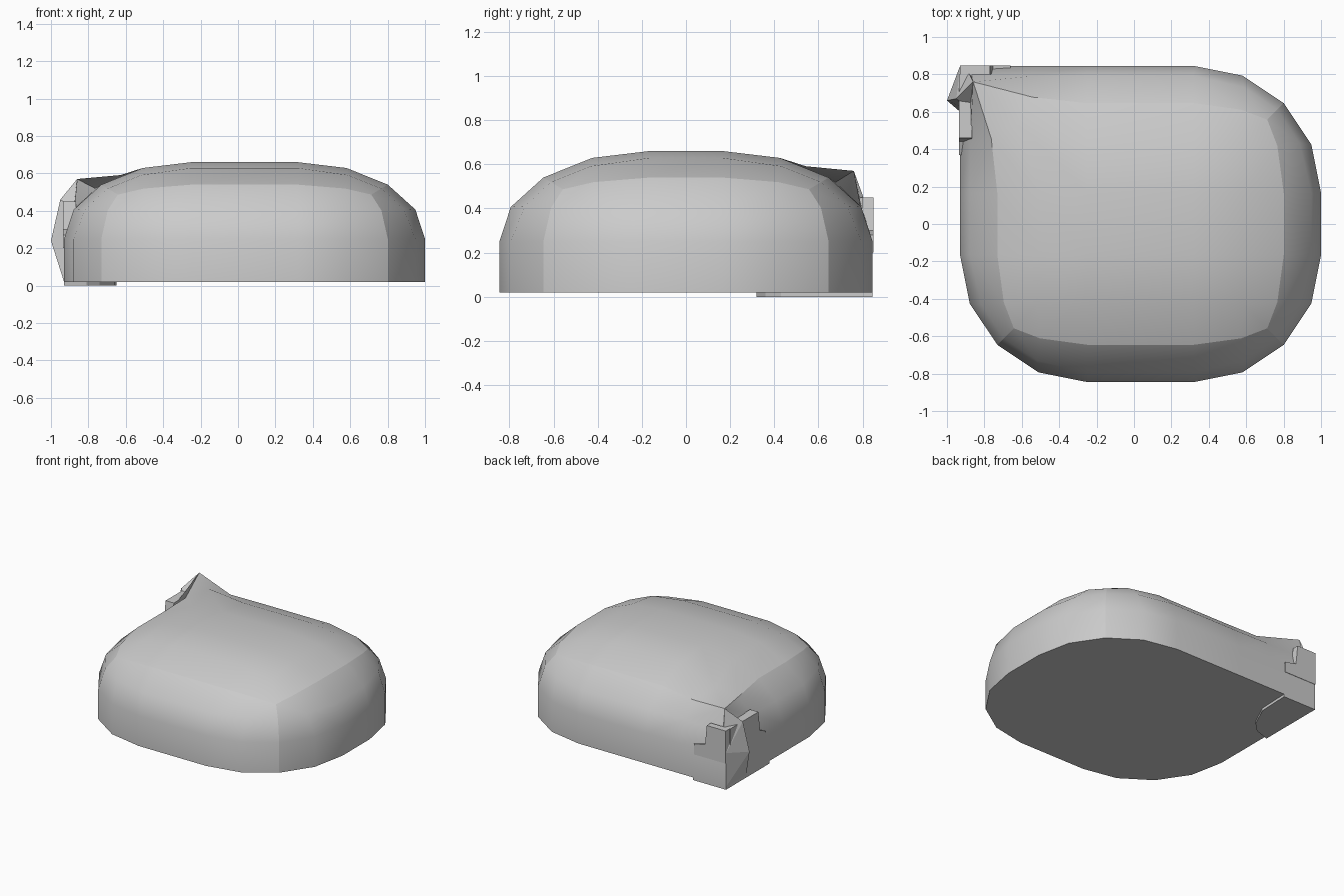
import bpy, bmesh
from mathutils import Vector

if "Cube" in bpy.data.objects:
    bpy.data.objects.remove(bpy.data.objects["Cube"])


def add_object(name, bm, angle=None):
    bmesh.ops.recalc_face_normals(bm, faces=bm.faces[:])
    mesh = bpy.data.meshes.new(name)
    bm.to_mesh(mesh)
    bm.free()
    ob = bpy.data.objects.new(name, mesh)
    bpy.context.collection.objects.link(ob)
    if angle:
        bpy.ops.object.select_all(action='DESELECT')
        bpy.context.view_layer.objects.active = ob
        ob.select_set(True)
        bpy.ops.object.shade_smooth_by_angle(angle=angle, keep_sharp_edges=True)
    return ob


def slab(name, points, offset):
    """Extrude a flat polygon by an offset vector."""
    bm = bmesh.new()
    face = bm.faces.new([bm.verts.new(p) for p in points])
    new = bmesh.ops.extrude_face_region(bm, geom=[face], use_keep_orig=True)
    verts = [g for g in new['geom'] if isinstance(g, bmesh.types.BMVert)]
    bmesh.ops.translate(bm, verts=verts, vec=offset)
    return add_object(name, bm)


# Cushion body: box with big rounded edges, squashed in height, cut flat below
R = 0.68
lo, hi = Vector((-0.93, -0.845, -2.5)), Vector((1.0, 0.845, R))
bm = bmesh.new()
bmesh.ops.create_cube(bm, size=1)
for v in bm.verts:
    v.co = Vector([lo[i] if v.co[i] < 0 else hi[i] for i in range(3)])
bmesh.ops.bevel(bm, geom=bm.edges[:], offset=R, offset_type='OFFSET', segments=4,
                profile=0.5, affect='EDGES', clamp_overlap=False)
inner_lo, inner_hi = lo + Vector((R, R, R)), hi - Vector((R, R, R))


def bend(v):
    return Vector([(v.co[i] - min(max(v.co[i], inner_lo[i]), inner_hi[i])) / R
                   for i in range(3)])


# Crisp ridges halfway round each rounded edge
def on_ridge(v):
    s = sorted(abs(c) for c in bend(v))
    return abs(s[2] - s[1]) < 0.02 and s[1] > 0.4


for e in bm.edges:
    if all(on_ridge(v) for v in e.verts):
        e.smooth = False

# Back left corner pulled out to a point
for v in bm.verts:
    u = bend(v)
    a, b = -u.x, u.y
    tip = min(a, b, u.z) > 0.53
    if a > 0.001 and b > 0.001:
        k = (a * a + b * b) ** 0.5 / max(a, b)
        v.co.x = inner_lo.x - R * a * k
        v.co.y = inner_hi.y + R * b * k
    v.co.z = 0.25 + v.co.z * 0.41 / R
    if tip:
        v.co = (-0.86, 0.76, 0.57)
bmesh.ops.bisect_plane(bm, geom=bm.verts[:] + bm.edges[:] + bm.faces[:],
                       plane_co=(0, 0, 0.02), plane_no=(0, 0, -1), clear_outer=True)
bmesh.ops.holes_fill(bm, edges=[e for e in bm.edges if e.is_boundary])
add_object("cushion_body", bm, 0.7)

# Folded corner bulge
bm = bmesh.new()
for p in [(-0.93, 0.845, 0.02), (-0.93, 0.6, 0.02), (-1.0, 0.66, 0.24),
          (-0.95, 0.67, 0.46), (-0.93, 0.845, 0.28), (-0.88, 0.8, 0.46),
          (-0.86, 0.76, 0.57), (-0.86, 0.6, 0.40), (-0.8, 0.75, 0.1)]:
    bm.verts.new(p)
bmesh.ops.convex_hull(bm, input=bm.verts[:])
add_object("corner_fold", bm)

# Stepped flaps on the two sides of the corner
slab("back_flap", [(x, 0.848, z) for x, z in
     [(-0.93, 0.2), (-0.93, 0.45), (-0.77, 0.45), (-0.755, 0.30),
      (-0.66, 0.28), (-0.66, 0.2)]], (0, -0.05, 0))
slab("side_flap", [(-0.935, y, z) for y, z in
     [(0.8, 0.2), (0.8, 0.45), (0.46, 0.45), (0.44, 0.30),
      (0.37, 0.27), (0.37, 0.2)]], (0.07, 0, 0))

# Thin patch under the corner
slab("under_patch", [(x, y, 0) for x, y in
     [(-0.93, 0.845), (-0.65, 0.845), (-0.66, 0.6), (-0.74, 0.43),
      (-0.81, 0.36), (-0.93, 0.32)]], (0, 0, 0.02))
